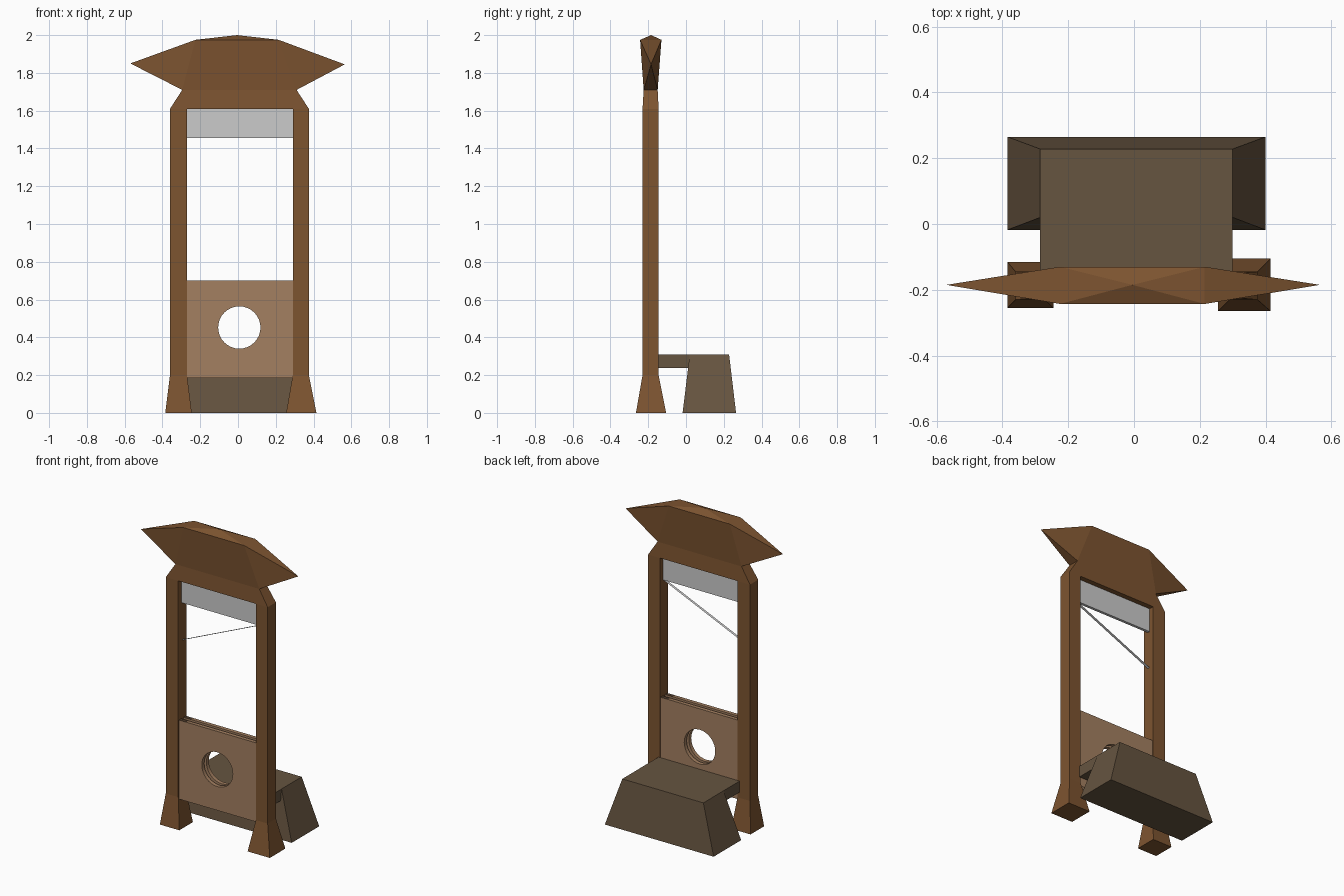
import bpy, bmesh, math

if "Cube" in bpy.data.objects:
    bpy.data.objects.remove(bpy.data.objects["Cube"])


def material(name, rgb):
    m = bpy.data.materials.new(name)
    m.diffuse_color = (*rgb, 1)
    m.use_nodes = True
    m.node_tree.nodes["Principled BSDF"].inputs["Base Color"].default_value = m.diffuse_color
    return m


TIMBER = material("timber", (0.205, 0.089, 0.030))
BENCH = material("dark_wood", (0.133, 0.089, 0.051))
BOARD = material("pale_wood", (0.367, 0.214, 0.119))


def loft(name, sections, mat=None, pokes=()):
    """Stack rectangles (x0, x1, y0, y1, z); pull nearest face of each poke to a point."""
    bm = bmesh.new()
    rings = [[bm.verts.new((x, y, z)) for x, y in ((x0, y0), (x1, y0), (x1, y1), (x0, y1))]
             for x0, x1, y0, y1, z in sections]
    bm.faces.new(rings[0][::-1])
    bm.faces.new(rings[-1])
    for a, b in zip(rings, rings[1:]):
        for i in range(4):
            j = (i + 1) % 4
            bm.faces.new((a[i], a[j], b[j], b[i]))
    for normal_dir, tip in pokes:
        top_z = sections[-2][4] - 1e-4
        upper = [f for f in bm.faces if min(v.co.z for v in f.verts) > top_z]
        face = max(upper, key=lambda f: sum(a * b for a, b in zip(f.calc_center_median(), normal_dir)))
        bmesh.ops.poke(bm, faces=[face])["verts"][0].co = tip
    bmesh.ops.recalc_face_normals(bm, faces=bm.faces)
    return finish(name, bm, mat)


def finish(name, bm, mat):
    me = bpy.data.meshes.new(name)
    bm.to_mesh(me)
    bm.free()
    ob = bpy.data.objects.new(name, me)
    bpy.context.collection.objects.link(ob)
    if mat:
        me.materials.append(mat)
    return ob


XL, XR = -0.27, 0.29            # opening between the posts
YF, YB = -0.23, -0.145          # front and back of the frame
YM = (YF + YB) / 2

# Posts with flared feet
loft("left_post", [(-0.385, -0.245, -0.255, -0.115, 0), (-0.36, XL, YF, YB, 0.2),
                   (-0.36, XL, YF, YB, 1.61)], TIMBER)
loft("right_post", [(0.255, 0.415, -0.265, -0.105, 0), (XR, 0.375, YF, YB, 0.2),
                    (XR, 0.375, YF, YB, 1.61)], TIMBER)

# Pointed crown beam
loft("crown_beam", [(-0.36, 0.375, YF, YB, 1.61), (-0.295, 0.31, -0.224, -0.15, 1.71),
                    (-0.225, 0.215, -0.243, -0.13, 1.975)], TIMBER,
     [((0, 0, 1), (-0.005, -0.185, 2.0)), ((-1, 0, 0), (-0.57, -0.185, 1.85)),
      ((1, 0, 0), (0.565, -0.185, 1.845))])

# Blade plate and the thin slanted edge below it
T = 0.009
loft("blade", [(XL, XR, YM - T, YM + T, 1.455), (XL, XR, YM - T, YM + T, 1.615)])
bm = bmesh.new()
bm.faces.new([bm.verts.new(p) for p in ((XL, YM - T, 1.21), (XL, YM + T, 1.21),
                                        (XR, YM + T, 1.455), (XR, YM - T, 1.455))])
finish("blade_edge", bm, None)


# Neck boards: two plates with a slot between and a round hole
def neck_board(name, y, thickness):
    cu = bpy.data.curves.new(name, 'CURVE')
    cu.dimensions, cu.fill_mode, cu.extrude = '2D', 'BOTH', thickness / 2
    outline = [(XL, 0.185), (XR, 0.185), (XR, 0.7), (XL, 0.7)]
    n = 32
    hole = [(0.007 + 0.112 * math.cos(2 * math.pi * i / n),
             0.452 + 0.112 * math.sin(2 * math.pi * i / n)) for i in range(n)]
    for pts in (outline, hole):
        s = cu.splines.new('POLY')
        s.points.add(len(pts) - 1)
        for p, (x, z) in zip(s.points, pts):
            p.co = (x, z, 0, 1)
        s.use_cyclic_u = True
    cu.materials.append(BOARD)
    ob = bpy.data.objects.new(name, cu)
    bpy.context.collection.objects.link(ob)
    ob.location.y = y
    ob.rotation_euler.x = math.pi / 2
    bpy.ops.object.select_all(action='DESELECT')
    ob.select_set(True)
    bpy.context.view_layer.objects.active = ob
    bpy.ops.object.convert(target='MESH')


neck_board("front_neck_board", -0.211, 0.025)
neck_board("back_neck_board", -0.164, 0.025)

# Bench: tapered block and the shelf reaching the posts
loft("bench_block", [(-0.385, 0.40, -0.018, 0.265, 0), (-0.285, 0.30, 0.02, 0.228, 0.31)], BENCH)
loft("bench_shelf", [(-0.285, 0.30, YB, 0.015, 0.237), (-0.285, 0.30, YB, 0.02, 0.31)], BENCH)
